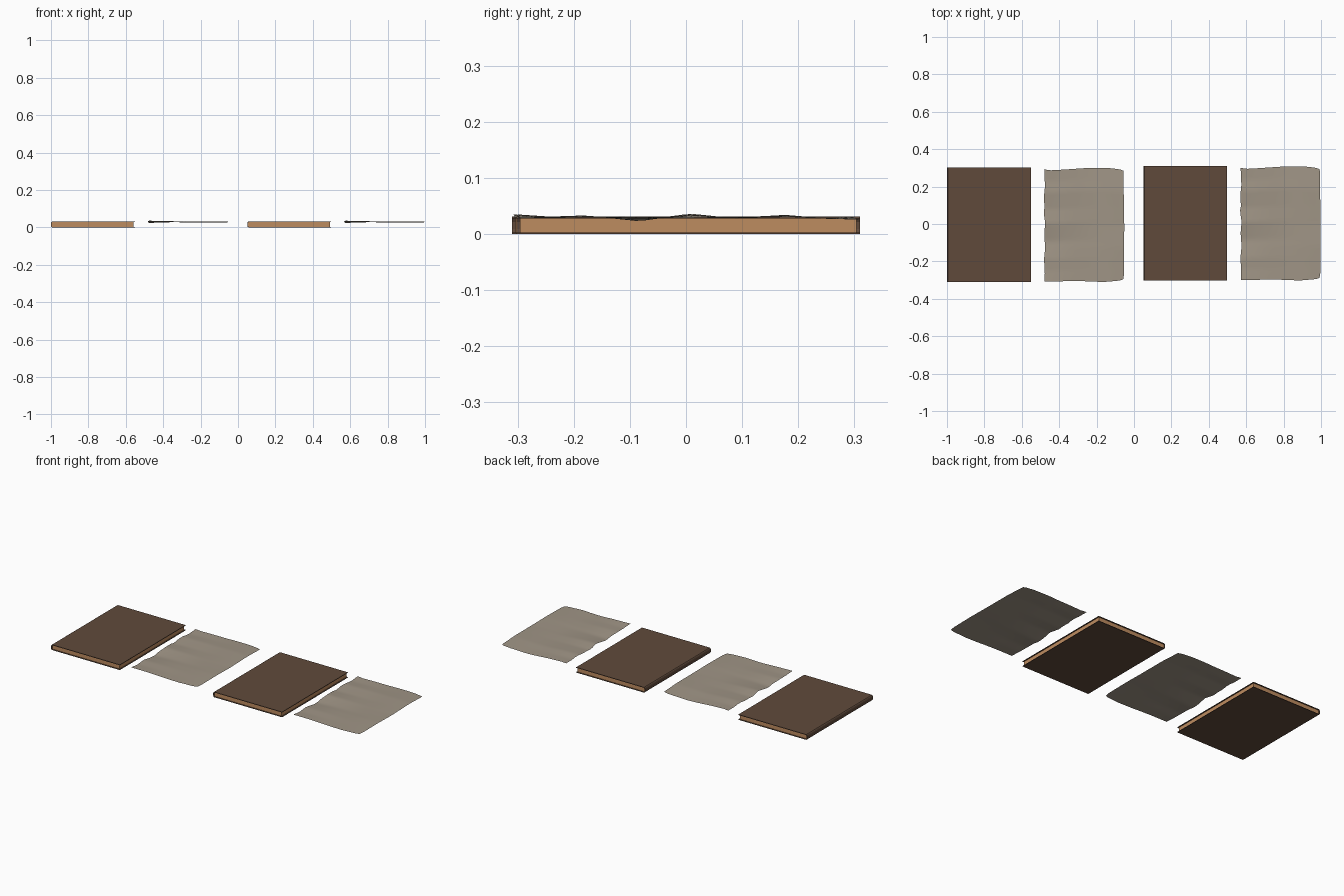
import bpy, bmesh, math

if "Cube" in bpy.data.objects:
    bpy.data.objects.remove(bpy.data.objects["Cube"])

def lin(c):
    return [((v / 255 + 0.055) / 1.055) ** 2.4 if v > 10 else v / 3294 for v in c] + [1]

def material(name, rgb):
    m = bpy.data.materials.new(name)
    m.diffuse_color = lin(rgb)
    m.use_nodes = True
    m.node_tree.nodes["Principled BSDF"].inputs["Base Color"].default_value = m.diffuse_color
    return m

COVER = material("brown leather", (96, 74, 59))
PAGES = material("tan page edges", (190, 140, 96))
PAPER = material("grey parchment", (160, 149, 134))

def finish(name, bm, mat, smooth=False):
    me = bpy.data.meshes.new(name)
    bm.to_mesh(me)
    bm.free()
    me.materials.append(mat)
    for p in me.polygons:
        p.use_smooth = smooth
    ob = bpy.data.objects.new(name, me)
    bpy.context.collection.objects.link(ob)
    return ob

def prism(name, profile, y0, y1, mat):
    """Extrude an x-z outline along y."""
    bm = bmesh.new()
    f = bm.faces.new([bm.verts.new((x, y0, z)) for x, z in profile])
    r = bmesh.ops.extrude_face_region(bm, geom=[f])
    bmesh.ops.translate(bm, vec=(0, y1 - y0, 0),
                        verts=[v for v in r["geom"] if isinstance(v, bmesh.types.BMVert)])
    bmesh.ops.recalc_face_normals(bm, faces=bm.faces)
    return finish(name, bm, mat)

def book(tag, x, y):
    w, hy, h, t = 0.448, 0.306, 0.031, 0.003
    # C-shaped cover: bottom board, slightly rounded spine, top board
    outer = [(w, 0), (0.006, 0), (0.002, 0.003), (0, 0.009),
             (0, h - 0.009), (0.002, h - 0.003), (0.006, h), (w, h)]
    inner = [(w, h - t), (0.007, h - t), (0.004, h - 0.009),
             (0.004, 0.009), (0.007, t), (w, t)]
    prism("cover_" + tag, [(x + a, b) for a, b in outer + inner], y - hy, y + hy, COVER)
    # page block
    block = [(0.007, t), (w - 0.006, t), (w - 0.006, h - t), (0.007, h - t),
             (0.004, h - 0.009), (0.004, 0.009)]
    prism("page_block_" + tag, [(x + a, b) for a, b in block], y - hy + 0.006, y + hy - 0.006, PAGES)

def interp(pts, t):
    for (a, p), (b, q) in zip(pts, pts[1:]):
        if t <= b:
            k = (t - a) / (b - a)
            return p + (q - p) * k
    return pts[-1][1]

# edge outlines of the sheet, as offsets along each side
TOP = [(0, .296), (.08, .291), (.25, .295), (.6, .305), (.85, .302), (.97, .295), (1, .289)]
BOT = [(0, -.304), (.25, -.302), (.45, -.301), (.75, -.306), (.95, -.299), (1, -.292)]
LEFT = [(0, -.479), (.08, -.477), (.2, -.481), (.3, -.475), (.42, -.48), (.52, -.475),
        (.62, -.483), (.66, -.478), (.75, -.482), (.85, -.476), (1, -.480)]
RIGHT = [(0, -.058), (.05, -.053), (.5, -.052), (.7, -.054), (1, -.057)]
# heights along the torn left edge and along the calm right edge
ZL = [(0, .035), (.1, .031), (.2, .033), (.36, .023), (.52, .036), (.65, .028),
      (.8, .034), (.9, .029), (1, .031)]
ZR = [(0, .029), (.3, .031), (.5, .029), (.8, .031), (1, .026)]

def sheet(tag, dx, dy):
    bm = bmesh.new()
    nx, ny = 24, 40
    rows = []
    for j in range(ny + 1):
        v = j / ny
        row = []
        for i in range(nx + 1):
            u = i / nx
            x = interp(LEFT, v) * (1 - u) + interp(RIGHT, v) * u
            y = interp(BOT, u) * (1 - v) + interp(TOP, u) * v
            k = (1 - u) ** 2
            z = interp(ZL, v) * k + interp(ZR, v) * (1 - k)
            z += 0.0012 * math.sin(u * 9) * math.sin(u * math.pi)
            row.append(bm.verts.new((x + dx, y + dy, z)))
        rows.append(row)
    for a, b in zip(rows, rows[1:]):
        for i in range(nx):
            bm.faces.new((a[i], a[i + 1], b[i + 1], b[i]))
    finish("parchment_sheet_" + tag, bm, PAPER, True)

# two matching pairs of book and loose sheet
for tag, dx, dy in (("left", 0, -0.004), ("right", 1.05, 0.004)):
    book(tag, -1 + dx, dy)
    sheet(tag, dx, dy)
